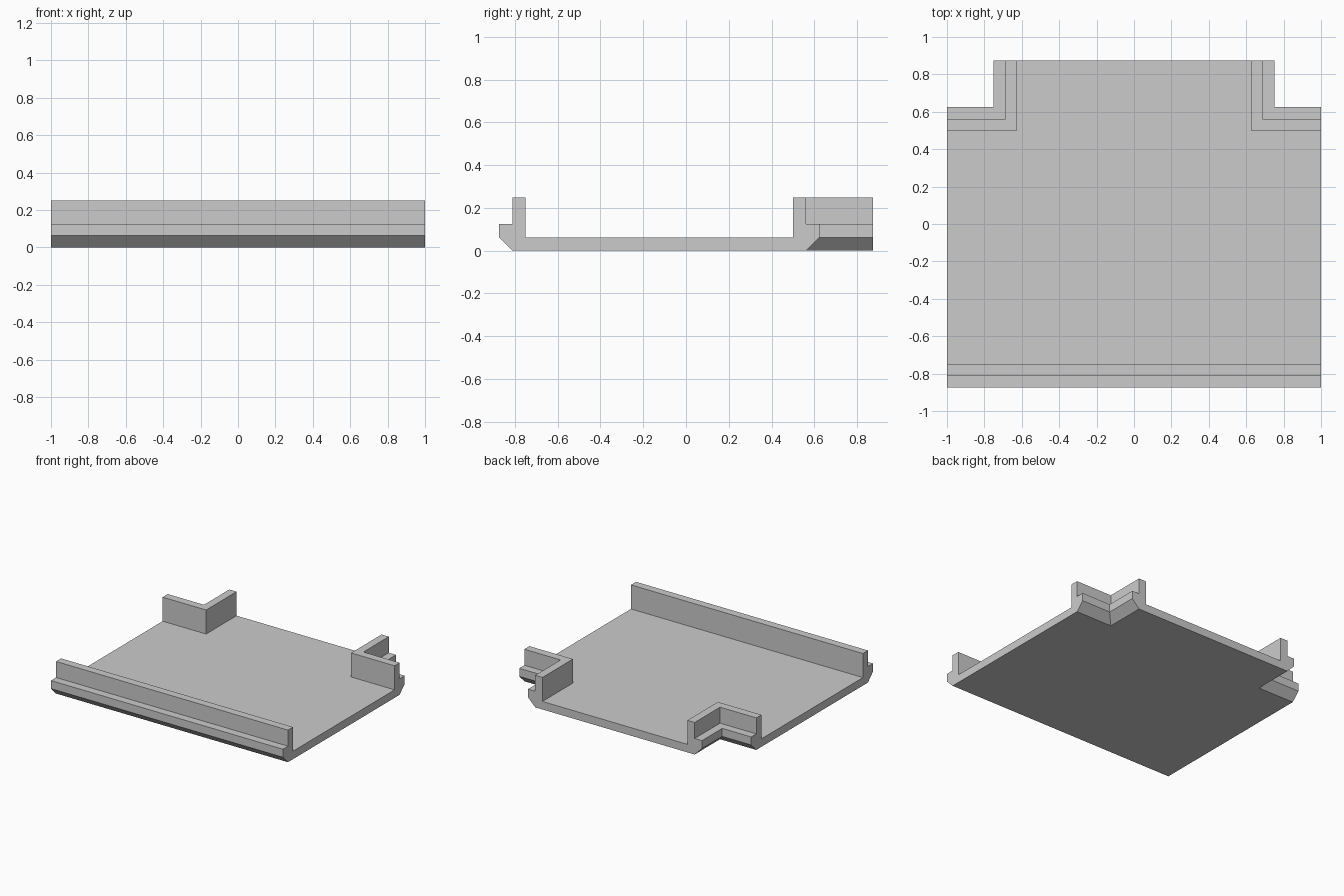
import bpy, bmesh

if "Cube" in bpy.data.objects:
    bpy.data.objects.remove(bpy.data.objects["Cube"])

U = 1 / 16  # module of the model

# Rim cross-section, (outward offset, height): inner wall, top, ledge, chamfer
PROFILE = [(0, U), (0, 4*U), (U, 4*U), (U, 2*U), (2*U, 2*U), (2*U, U), (U, 0)]

# Stations around the floor, anticlockwise: inner corner and outward direction
right = [((1, 0.5), (0, 1)), ((0.625, 0.5), (1, 1)), ((0.625, 0.875), (1, 0))]
left = [((-x, y), (-dx, dy)) for (x, y), (dx, dy) in reversed(right)]
front = [((-1, -0.75), (0, -1)), ((1, -0.75), (0, -1))]
runs = [front, right, left]

bm = bmesh.new()


def section(station):
    (x, y), (dx, dy) = station
    return [bm.verts.new((x + dx*o, y + dy*o, z)) for o, z in PROFILE]


rails = [[section(s) for s in run] for run in runs]

# Rims: front rail and the two notched back corners
for rail in rails:
    for a, b in zip(rail, rail[1:]):
        for i in range(len(PROFILE) - 1):
            bm.faces.new((a[i], b[i], b[i + 1], a[i + 1]))

# Flat open edges: each joins the end of one rail to the start of the next
for i, rail in enumerate(rails):
    bm.faces.new(rail[-1] + rails[(i + 1) % 3][0][::-1])

# Floor top and underside
sections = [s for rail in rails for s in rail]
bm.faces.new([s[0] for s in sections])
bm.faces.new([s[-1] for s in sections][::-1])

bmesh.ops.recalc_face_normals(bm, faces=bm.faces)
mesh = bpy.data.meshes.new("tray_panel")
bm.to_mesh(mesh)
bm.free()
bpy.context.collection.objects.link(bpy.data.objects.new("tray_panel", mesh))
